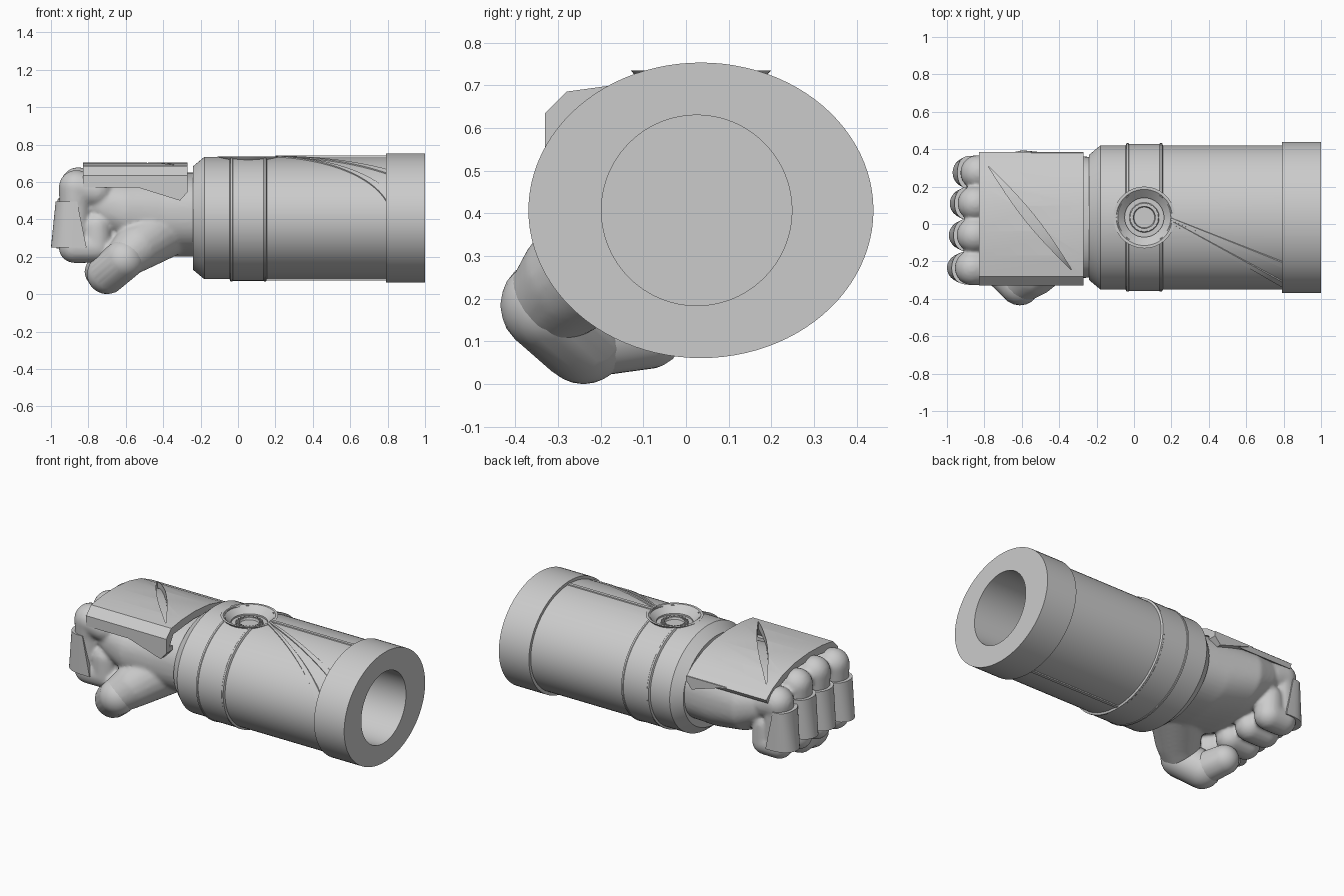
import bpy, bmesh, math
from mathutils import Vector, Matrix

if "Cube" in bpy.data.objects:
    bpy.data.objects.remove(bpy.data.objects["Cube"], do_unlink=True)

grey = bpy.data.materials.new("plain grey")
grey.use_nodes = True
GREY = (0.6, 0.6, 0.6, 1)
grey.diffuse_color = GREY
grey.node_tree.nodes["Principled BSDF"].inputs["Base Color"].default_value = GREY

CY, CZ = 0.035, 0.407          # axis of the forearm sleeve
RY, RZ = 0.385, 0.327          # sleeve radii


def finish(name, bm, smooth=30):
    bmesh.ops.recalc_face_normals(bm, faces=bm.faces)
    mesh = bpy.data.meshes.new(name)
    bm.to_mesh(mesh)
    bm.free()
    ob = bpy.data.objects.new(name, mesh)
    bpy.context.collection.objects.link(ob)
    mesh.materials.append(grey)
    shade(ob, smooth)
    return ob


def activate(ob):
    bpy.ops.object.select_all(action='DESELECT')
    ob.select_set(True)
    bpy.context.view_layer.objects.active = ob


def shade(ob, angle):
    activate(ob)
    bpy.ops.object.shade_smooth_by_angle(angle=math.radians(angle))


def cut(ob, cutter):
    mod = ob.modifiers.new("cut", 'BOOLEAN')
    mod.operation, mod.solver, mod.object = 'DIFFERENCE', 'EXACT', cutter
    activate(ob)
    bpy.ops.object.modifier_apply(modifier=mod.name)
    bpy.data.objects.remove(cutter, do_unlink=True)


def loft(bm, rings):
    loops = [[bm.verts.new(p) for p in ring] for ring in rings]
    for a, b in zip(loops, loops[1:]):
        for i in range(len(a)):
            j = (i + 1) % len(a)
            bm.faces.new((a[i], a[j], b[j], b[i]))
    bm.faces.new(loops[0])
    bm.faces.new(loops[-1])


def ring_x(x, cy, cz, ry, rz, n=96, power=1.0):
    pts = []
    for i in range(n):
        c, s = math.cos(math.tau * i / n), math.sin(math.tau * i / n)
        pts.append((x, cy + ry * math.copysign(abs(c) ** power, c),
                    cz + rz * math.copysign(abs(s) ** power, s)))
    return pts


def ring_z(r, z, cx, cy, n=48):
    return [(cx + r * math.cos(math.tau * i / n), cy + r * math.sin(math.tau * i / n), z)
            for i in range(n)]


def hull(bm, pts):
    verts = [bm.verts.new(p) for p in pts]
    res = bmesh.ops.convex_hull(bm, input=verts)
    bmesh.ops.delete(bm, geom=list({v for v in res["geom_interior"] if isinstance(v, bmesh.types.BMVert)}),
                     context='VERTS')


def ball(centre, r):
    tmp = bmesh.new()
    bmesh.ops.create_icosphere(tmp, subdivisions=3, radius=r)
    pts = [v.co + Vector(centre) for v in tmp.verts]
    tmp.free()
    return pts


def chain(bm, *balls):
    for (a, ra), (b, rb) in zip(balls, balls[1:]):
        hull(bm, ball(a, ra) + ball(b, rb))


# Forearm sleeve: stepped outer profile and a round bore, closed at the wrist
outer = [(-0.24, -0.05), (-0.18, 0), (-0.045, 0), (-0.04, 0.012), (-0.03, 0.012), (-0.027, 0.009),
         (0.137, 0.009), (0.14, 0.012), (0.15, 0.012), (0.155, 0), (0.79, 0), (0.79, 0.019), (1, 0.019)]
rings = [ring_x(x, CY, CZ, RY + d, RZ + d) for x, d in outer]
rings += [ring_x(x, 0.025, CZ, 0.223, 0.223) for x in (1, -0.18)]
bm = bmesh.new()
loft(bm, rings)
sleeve = finish("forearm_sleeve", bm)

# Dial recessed in the top of the sleeve
DX, DY = 0.055, 0.035
bm = bmesh.new()
loft(bm, [ring_z(0.14, 0.66, DX, DY), ring_z(0.145, 0.85, DX, DY)])
cut(sleeve, finish("dial_cutter", bm))
shade(sleeve, 30)
bm = bmesh.new()
dial = [(0.142, 0.655), (0.142, 0.71), (0.165, 0.735), (0.15, 0.735), (0.105, 0.695), (0.105, 0.685),
        (0.08, 0.685), (0.075, 0.692), (0.06, 0.692), (0.055, 0.68)]
loft(bm, [ring_z(r, z, DX, DY) for r, z in dial])
for i in range(20):
    turn = Matrix.Translation((DX, DY, 0.69)) @ Matrix.Rotation(math.tau * i / 20, 4, 'Z')
    bmesh.ops.create_cube(bm, size=1, matrix=turn @ Matrix.Translation((0.068, 0, 0))
                          @ Matrix.Diagonal((0.02, 0.009, 0.012, 1)))
finish("dial", bm)


# Raised seams that fan out over the sleeve
def seam(name, start, end, w0, w1, side=1):
    bm = bmesh.new()
    rows = []
    for i in range(49):
        t = i / 48
        mid = Vector(start).lerp(Vector(end), t)
        w = w0 + (w1 - w0) * t
        row = []
        for off, d in ((-w, -0.004), (-w * 0.8, 0.006), (0, 0.006), (w * 0.8, 0.006), (w, -0.004)):
            k = max(-1, min(1, (mid.y + off - CY) / RY))
            a = math.asin(k)
            row.append((mid.x, CY + (RY + d) * k, CZ + side * (RZ + d) * math.cos(a)))
        rows.append(row)
    loft(bm, rows)
    finish(name, bm)


seam("top_seam", (0.2, 0.043), (0.79, 0.043), 0.012, 0.012)
seam("bottom_seam", (0.15, 0.035), (0.79, 0.035), 0.012, 0.012, -1)
seam("upper_fan_seam", (0.2, 0.025), (0.79, -0.215), 0.008, 0.018)
seam("lower_fan_seam", (0.2, 0.01), (0.79, -0.318), 0.008, 0.018)

# Hand: palm, thumb and fingers fused into one smooth skin
bm = bmesh.new()
palm = [(-0.2, 0.035, 0.425, 0.32, 0.225), (-0.4, 0.04, 0.425, 0.335, 0.225),
        (-0.6, 0.037, 0.44, 0.358, 0.205), (-0.72, 0.03, 0.47, 0.335, 0.175), (-0.8, 0.03, 0.5, 0.31, 0.13)]
loft(bm, [ring_x(x, cy, cz, ry, rz, 48, 0.85) for x, cy, cz, ry, rz in palm])
chain(bm, ((-0.38, -0.08, 0.37), 0.17), ((-0.54, -0.26, 0.25), 0.13), ((-0.61, -0.32, 0.19), 0.105))
# each finger: y, x shift, guard top, knuckle height
FINGERS = [(-0.235, -0.01, 0.495, 0.57), (-0.06, 0.0, 0.505, 0.585),
           (0.11, 0.005, 0.515, 0.57), (0.275, 0.02, 0.49, 0.515)]
for y, dx, top, knuckle in FINGERS:
    chain(bm, ((-0.76, y, knuckle - 0.02), 0.09), ((-0.855 + dx, y, knuckle), 0.094),
          ((-0.86 + dx, y, 0.47), 0.085), ((-0.865 + dx, y, 0.25), 0.084),
          ((-0.755, y, 0.25), 0.083), ((-0.755, y, 0.36), 0.08))
hand = finish("hand", bm)
for kind in ('REMESH', 'SMOOTH'):
    mod = hand.modifiers.new(kind.lower(), kind)
    if kind == 'REMESH':
        mod.mode, mod.voxel_size, mod.use_smooth_shade = 'VOXEL', 0.011, True
    else:
        mod.factor, mod.iterations = 0.5, 5
    activate(hand)
    bpy.ops.object.modifier_apply(modifier=mod.name)
shade(hand, 60)

# Thumb guard and the thumb tip
bm = bmesh.new()
hull(bm, ball((-0.61, -0.325, 0.185), 0.11) + ball((-0.7, -0.24, 0.108), 0.108))
finish("thumb_guard", bm)
bm = bmesh.new()
chain(bm, ((-0.7, -0.235, 0.11), 0.095), ((-0.735, -0.09, 0.12), 0.085))
finish("thumb_tip", bm)

# Half-round guards on the fingers
for n, (y, dx, top, knuckle) in enumerate(FINGERS):
    bm = bmesh.new()
    pts = []
    for z, back, front in ((top - 0.245, -0.81, -1.0), (top, -0.86, -0.975)):
        for i in range(17):
            a = math.pi * i / 16
            bulge = math.sin(a) ** 0.6 if 0 < i < 16 else 0
            pts.append((back + (front + dx + 0.01 - back) * bulge, y + 0.09 * math.cos(a), z))
    hull(bm, pts)
    finish("finger_guard_%d" % (n + 1), bm)

# Arched plate over the back of the hand
top = [(-0.33, 0.57), (-0.33, 0.635), (-0.28, 0.685), (-0.17, 0.7), (-0.04, 0.704),
       (0.1, 0.692), (0.22, 0.662), (0.32, 0.615), (0.385, 0.565)]
under = [(0.37, 0.54), (0.3, 0.58), (0.2, 0.625), (0.08, 0.65), (-0.06, 0.66), (-0.26, 0.64), (-0.3, 0.57)]
bm = bmesh.new()
loft(bm, [[(x, y, z) for y, z in top + under] for x in (-0.83, -0.27)])
plate = finish("hand_plate", bm, 20)

# Leaf-shaped diagonal slit in the plate
a, b = Vector((-0.78, 0.31)), Vector((-0.33, -0.25))
side = Vector((0.78, 0.63))
leaf = []
for sign, order in ((1, range(13)), (-1, range(11, 0, -1))):
    leaf += [a.lerp(b, i / 12) + side * sign * 0.027 * math.sin(math.pi * i / 12) for i in order]
bm = bmesh.new()
loft(bm, [[(p.x, p.y, z) for p in leaf] for z in (0.4, 0.9)])
cut(plate, finish("slit_cutter", bm))
shade(plate, 20)

# Flaps under the wrist corners of the plate
for name, y0, y1, z0 in (("front_flap", -0.33, -0.27, 0.575), ("back_flap", 0.385, 0.33, 0.57)):
    bm = bmesh.new()
    flap = [(-0.55, z0), (-0.27, z0), (-0.27, z0 - 0.03), (-0.31, z0 - 0.075)]
    hull(bm, [(x, y, z) for x, z in flap for y in (y0, y1)])
    finish(name, bm)
